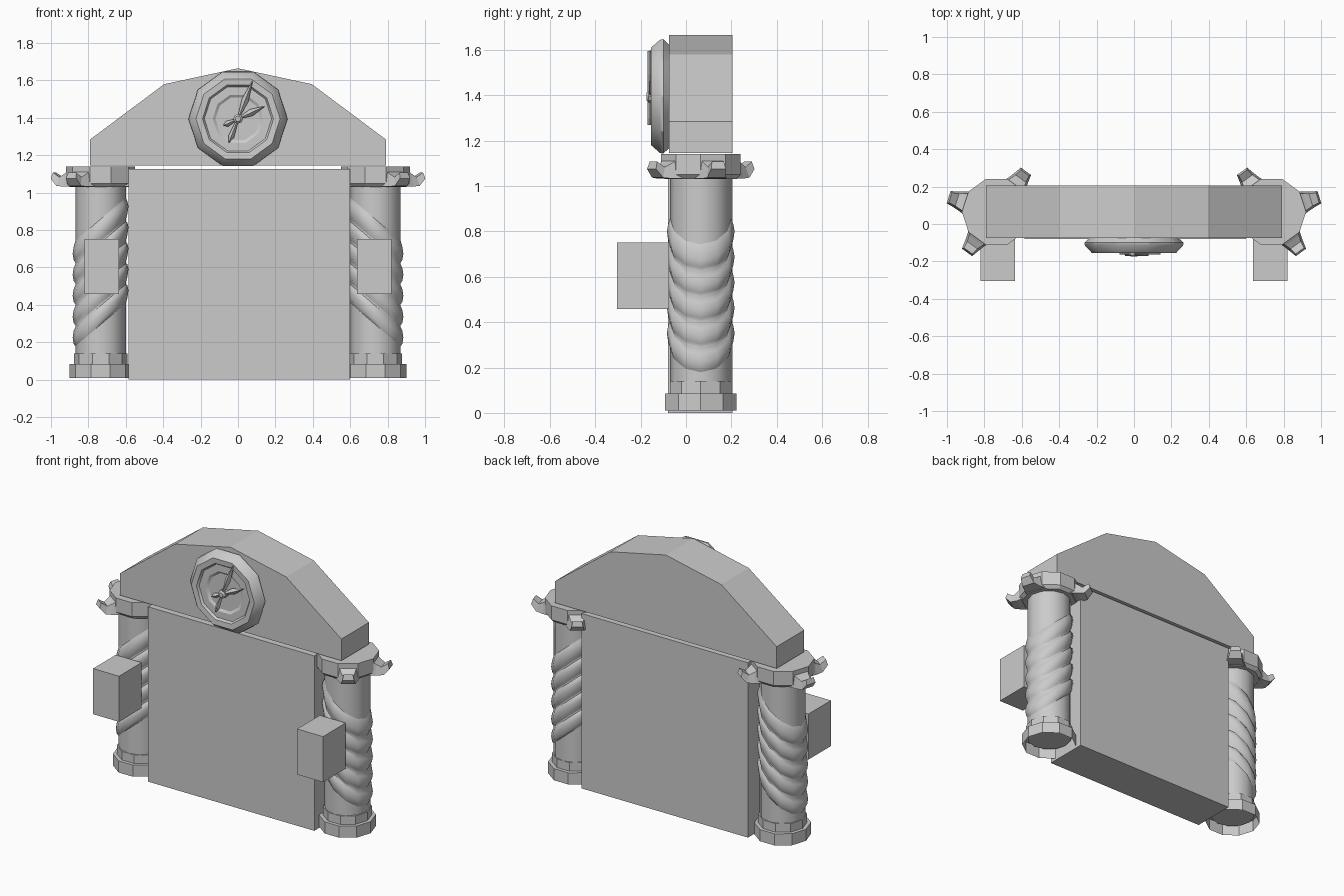
import bpy, bmesh
from math import sin, cos, pi, radians
from mathutils import Vector

if "Cube" in bpy.data.objects:
    bpy.data.objects.remove(bpy.data.objects["Cube"])

CX, CY = -0.735, 0.065   # left column axis


def make(name, verts, faces, mirror=False, smooth=None):
    me = bpy.data.meshes.new(name)
    me.from_pydata([tuple(v) for v in verts], [], faces)
    bm = bmesh.new()
    bm.from_mesh(me)
    bmesh.ops.recalc_face_normals(bm, faces=bm.faces)
    bm.to_mesh(me)
    bm.free()
    ob = bpy.data.objects.new(name, me)
    bpy.context.collection.objects.link(ob)
    if mirror:
        ob.modifiers.new("Mirror", 'MIRROR')
    if smooth:
        bpy.ops.object.select_all(action='DESELECT')
        ob.select_set(True)
        bpy.context.view_layer.objects.active = ob
        bpy.ops.object.shade_smooth_by_angle(angle=radians(smooth))
    return ob


def loft(name, rings, caps=(True, True), **kw):
    n = len(rings[0])
    verts = [v for r in rings for v in r]
    faces = [(k * n + i, k * n + (i + 1) % n, (k + 1) * n + (i + 1) % n, (k + 1) * n + i)
             for k in range(len(rings) - 1) for i in range(n)]
    if caps[0]:
        faces.append(tuple(range(n)))
    if caps[1]:
        faces.append(tuple(range(len(verts) - n, len(verts))))
    return make(name, verts, faces, **kw)


def ring(r, z, n, slope=0.0):
    # horizontal ring on the column axis, optionally sheared upward toward +x
    return [(CX + r * cos(2 * pi * i / n), CY + r * sin(2 * pi * i / n),
             z + slope * r * (1 + cos(2 * pi * i / n))) for i in range(n)]


def box(name, x0, x1, y0, y1, z0, z1, **kw):
    return loft(name, [[(x0, y0, z), (x1, y0, z), (x1, y1, z), (x0, y1, z)] for z in (z0, z1)], **kw)


# Wall panel
box("wall_panel", -0.585, 0.60, -0.08, 0.205, 0, 1.127)

# Arched pediment
arch = [(-0.79, 1.145), (-0.79, 1.285), (-0.395, 1.58), (0, 1.665),
        (0.395, 1.58), (0.79, 1.285), (0.79, 1.145)]
loft("pediment", [[(x, y, z) for x, z in arch] for y in (-0.075, 0.205)])

# Column shaft, swirled ridges, stepped base
loft("column_shaft", [ring(0.135, 0.06, 12), ring(0.135, 1.06, 12)], mirror=True, smooth=40)
bumps = []
for k in range(5):
    z = 0.175 + 0.112 * k
    bumps += [ring(r, z + dz, 12, 0.85) for r, dz in
              ((0.132, 0), (0.144, 0.018), (0.149, 0.05), (0.144, 0.085))]
bumps.append(ring(0.132, 0.175 + 0.112 * 5 + 0.02, 12, 0.85))
loft("column_swirl", bumps, mirror=True, smooth=60)
loft("column_base", [ring(r, z, 10) for r, z in
                     ((0.166, 0.01), (0.166, 0.085), (0.143, 0.085), (0.143, 0.14))],
     caps=(False, True), mirror=True)

# Capital with four curled horns
loft("capital", [ring(r, z, 10) for r, z in ((0.165, 1.03), (0.185, 1.05), (0.185, 1.14))], mirror=True)
for i, a in enumerate((54, 163, 234, 343)):
    d = Vector((cos(radians(a)), sin(radians(a)), 0))
    s = Vector((-d.y, d.x, 0))
    o = Vector((CX, CY, 0))
    sections = []
    for r0, r1, w, z0, z1 in ((0.14, 0.14, 0.075, 1.035, 1.135), (0.19, 0.19, 0.055, 1.032, 1.10),
                              (0.235, 0.22, 0.042, 1.037, 1.083), (0.268, 0.258, 0.034, 1.075, 1.108)):
        b, t = o + d * r0 + Vector((0, 0, z0)), o + d * r1 + Vector((0, 0, z1))
        sections.append([b - s * w, b + s * w, t + s * w * 0.8, t - s * w * 0.8])
    loft(f"capital_horn_{i}", sections, mirror=True)

# Lantern blocks in front of the columns
box("lantern_block", -0.82, -0.635, -0.305, -0.075, 0.458, 0.752, mirror=True)

# Clock dial
CZ = 1.395


def dial_ring(r, y, n=10):
    return [(r * cos(2 * pi * i / n), y, CZ + r * sin(2 * pi * i / n)) for i in range(n)]


loft("clock_dial", [dial_ring(r, y) for r, y in
                    ((0.235, -0.07), (0.265, -0.10), (0.262, -0.115), (0.225, -0.155), (0.19, -0.152),
                     (0.18, -0.138), (0.135, -0.138), (0.12, -0.128))], smooth=35)
loft("clock_hub", [dial_ring(r, y, 8) for r, y in ((0.026, -0.125), (0.026, -0.165), (0.015, -0.175))])


# Clock hands: faceted leaf shapes with tails
def hand(name, angle, length, tail, y):
    a = radians(angle)
    secs = []
    for t, w in ((-tail, 0.003), (-tail * 0.75, 0.016), (-0.02, 0.007), (0.02, 0.007),
                 (length * 0.5, 0.019), (length, 0.002)):
        x, z = t * cos(a), CZ + t * sin(a)
        secs.append([(x - w * sin(a), y, z + w * cos(a)), (x, y - 0.012, z),
                     (x + w * sin(a), y, z - w * cos(a)), (x, y + 0.012, z)])
    loft(name, secs)


hand("long_hand", 69, 0.215, 0.135, -0.158)
hand("short_hand", 25, 0.155, 0.085, -0.152)
